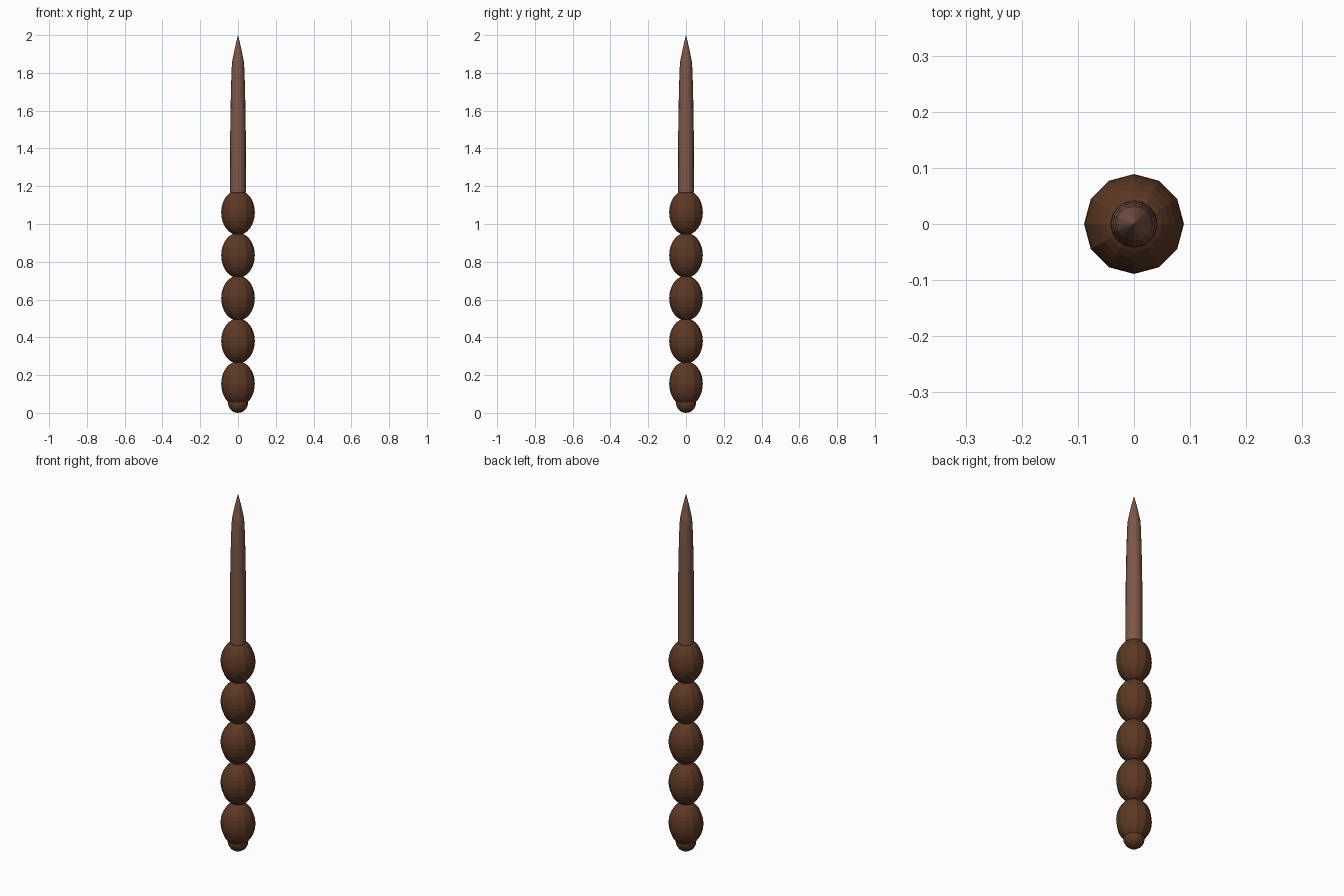
import bpy, bmesh, math

if "Cube" in bpy.data.objects:
    bpy.data.objects.remove(bpy.data.objects["Cube"])


def material(name, rgb):
    m = bpy.data.materials.new(name)
    m.diffuse_color = (*rgb, 1)
    m.use_nodes = True
    m.node_tree.nodes["Principled BSDF"].inputs["Base Color"].default_value = m.diffuse_color
    return m


dark = material("dark_brown", (0.107, 0.040, 0.017))
light = material("light_brown", (0.205, 0.096, 0.062))


def lathe(name, profile, sides, mat):
    """Closed solid of revolution from (radius, z) points; radius 0 is a pole."""
    bm = bmesh.new()
    rings = []
    for r, z in profile:
        n = sides if r > 0 else 1
        rings.append([bm.verts.new((r * math.cos(2 * math.pi * i / sides),
                                    r * math.sin(2 * math.pi * i / sides), z))
                      for i in range(n)])
    for a, b in zip(rings, rings[1:]):
        for i in range(sides):
            j = (i + 1) % sides
            if len(a) == 1:
                bm.faces.new((a[0], b[j], b[i]))
            elif len(b) == 1:
                bm.faces.new((a[i], a[j], b[0]))
            else:
                bm.faces.new((a[i], a[j], b[j], b[i]))
    bmesh.ops.recalc_face_normals(bm, faces=bm.faces)
    me = bpy.data.meshes.new(name)
    bm.to_mesh(me)
    bm.free()
    me.materials.append(mat)
    ob = bpy.data.objects.new(name, me)
    bpy.context.collection.objects.link(ob)
    return ob


def ellipsoid(name, r, h, z, rings, sides, mat):
    pts = [(r * math.sin(math.pi * k / rings), z - h * math.cos(math.pi * k / rings))
           for k in range(1, rings)]
    return lathe(name, [(0, z - h)] + pts + [(0, z + h)], sides, mat)


# Handle: five faceted beads stacked with a slight overlap
for i in range(5):
    ellipsoid(f"handle_bead_{i + 1}", 0.089, 0.119, 0.154 + 0.2267 * i, 16, 12, dark)

# Small pommel ball at the foot
ellipsoid("pommel", 0.053, 0.053, 0.053, 12, 16, dark)

# Slim shaft tapering to a point
lathe("shaft", [(0, 1.165), (0.039, 1.165), (0.042, 1.17), (0.042, 1.3),
                (0.041, 1.5), (0.038, 1.68), (0.034, 1.82), (0.031, 1.86),
                (0.016, 1.935), (0, 2.0)], 16, light)
